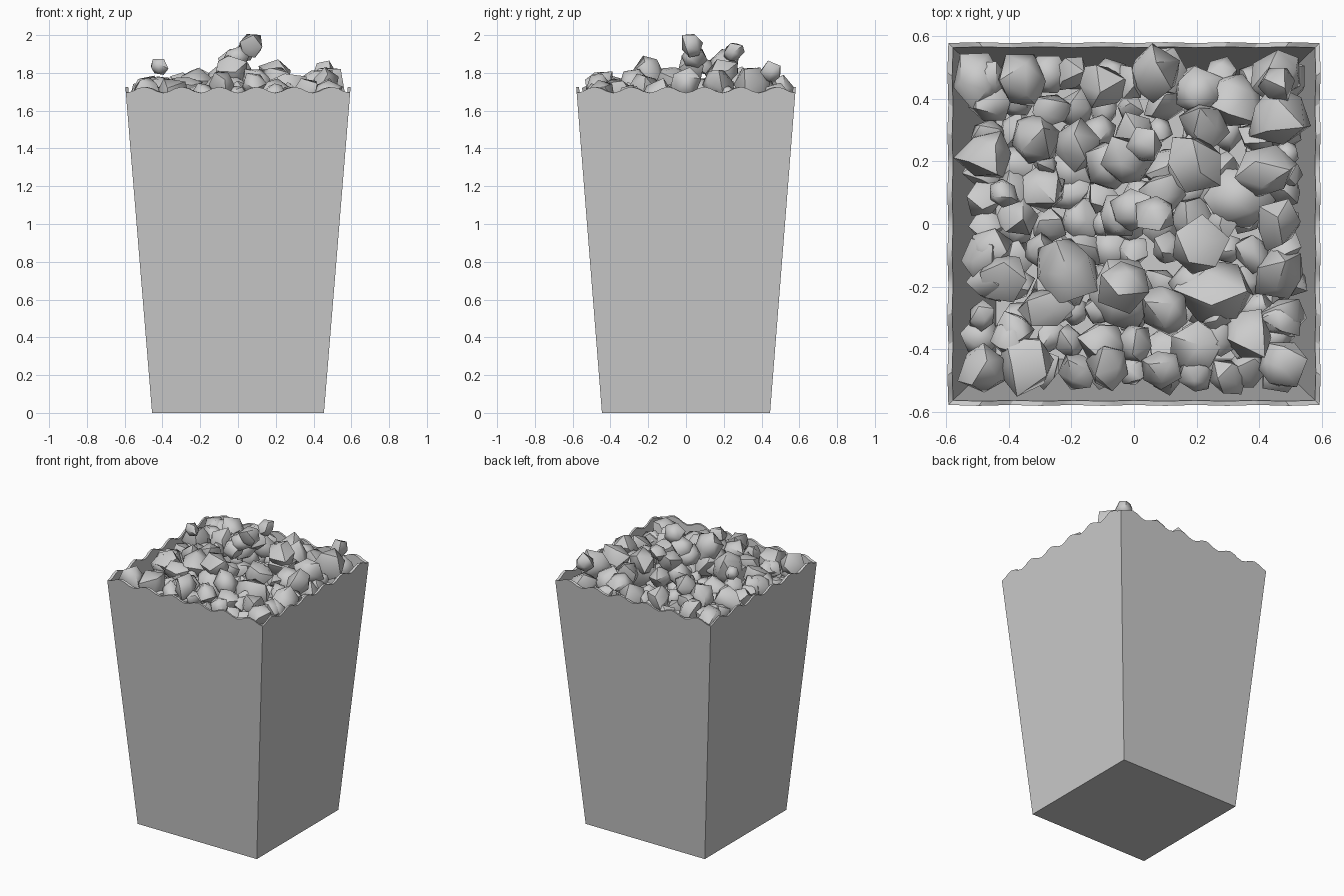
import bpy, bmesh, math, random
from mathutils import Vector, Euler

if "Cube" in bpy.data.objects:
    bpy.data.objects.remove(bpy.data.objects["Cube"])

random.seed(7)
SEG, H = 36, 1.71


def finish(bm, name, angle):
    bmesh.ops.recalc_face_normals(bm, faces=bm.faces)
    me = bpy.data.meshes.new(name)
    bm.to_mesh(me)
    bm.free()
    ob = bpy.data.objects.new(name, me)
    bpy.context.collection.objects.link(ob)
    bpy.ops.object.select_all(action='DESELECT')
    ob.select_set(True)
    bpy.context.view_layer.objects.active = ob
    bpy.ops.object.shade_smooth_by_angle(angle=math.radians(angle))
    return ob


# tapered carton: square rings, wavy at the rim
def ring(bm, z, inset, wavy):
    corners = [(-1, -1), (1, -1), (1, 1), (-1, 1)]
    verts = []
    for k in range(4):
        a, b = Vector(corners[k]), Vector(corners[(k + 1) % 4])
        for i in range(SEG):
            t = i / SEG
            p = a.lerp(b, t)
            zz = z - 0.016 * math.cos(t * 12 * math.pi) if wavy else z
            hx = 0.455 + 0.14 * zz / H - inset
            hy = 0.445 + 0.135 * zz / H - inset
            verts.append(bm.verts.new((p.x * hx, p.y * hy, zz)))
    return verts


bm = bmesh.new()
rings = [ring(bm, 0, 0, False), ring(bm, H, 0, True),
         ring(bm, H, 0.015, True), ring(bm, 0.015, 0.015, False)]
for lo, hi in zip(rings, rings[1:]):
    n = len(lo)
    for i in range(n):
        j = (i + 1) % n
        bm.faces.new((lo[i], lo[j], hi[j], hi[i]))
bm.faces.new(rings[0])
bm.faces.new(rings[-1])
finish(bm, "carton", 30)

# visible popped lumps: x, y, radius
TOP = [
    (-.49, .46, .09), (-.36, .46, .09), (-.32, .27, .09), (-.18, .25, .07), (-.1, .44, .08),
    (.06, .48, .08), (.2, .42, .08), (.32, .4, .09), (.45, .48, .08), (.46, .35, .09),
    (.19, .2, .1), (.22, .32, .08), (-.08, .19, .08), (0, .28, .07), (.33, .08, .1),
    (.46, 0, .08), (.42, .17, .09), (.49, .22, .05), (-.47, .22, .09), (-.48, .08, .07),
    (-.37, .02, .07), (-.3, .12, .08), (-.46, -.08, .08), (-.42, -.17, .07), (-.22, -.14, .1),
    (-.04, -.23, .11), (.1, -.27, .09), (.27, -.22, .11), (.2, -.08, .09), (.47, -.15, .08),
    (-.28, -.27, .07), (-.38, -.34, .06), (-.48, -.46, .09), (-.34, -.45, .09), (-.1, -.38, .07),
    (-.08, -.46, .08), (.08, -.46, .07), (.2, -.4, .08), (.37, -.36, .08), (.47, -.45, .08),
    (.48, -.3, .06)]

# loose pieces on the peak of the heap: x, y, z, radius
PEAK = [(.07, .03, 1.94, .065), (-.01, .04, 1.88, .07), (-.05, .03, 1.83, .06),
        (.04, .25, 1.91, .055), (-.02, .2, 1.85, .08), (-.42, .1, 1.83, .05),
        (.46, .45, 1.80, .065), (-.03, -.19, 1.80, .09), (.2, .2, 1.77, .09)]


def lump(bm, c, r):
    res = bmesh.ops.create_icosphere(bm, subdivisions=1, radius=1)
    s = Vector([random.uniform(0.85, 1.15) for _ in range(3)])
    rot = Euler([random.uniform(0, 6.28) for _ in range(3)])
    for v in res['verts']:
        p = v.co * random.uniform(0.85, 1.25) * r
        p = Vector((p.x * s.x, p.y * s.y, p.z * s.z))
        p.rotate(rot)
        v.co = p + Vector(c)


bm = bmesh.new()
for x, y, r in TOP:
    dome = 0.05 * (1 - max(abs(x), abs(y)) / 0.5)
    lump(bm, (x, y, 1.69 + dome + random.uniform(-0.03, 0.05)), r)
for x, y, z, r in PEAK:
    lump(bm, (x, y, z), r)
finish(bm, "popcorn_top", 48)

# packed pieces below the surface
bm = bmesh.new()
for i in range(11):
    for j in range(11):
        x, y = [-0.47 + 0.094 * k + random.uniform(-0.02, 0.02) for k in (i, j)]
        lump(bm, (x, y, random.uniform(1.58, 1.70)), random.uniform(0.045, 0.07))
finish(bm, "popcorn_fill", 48)
